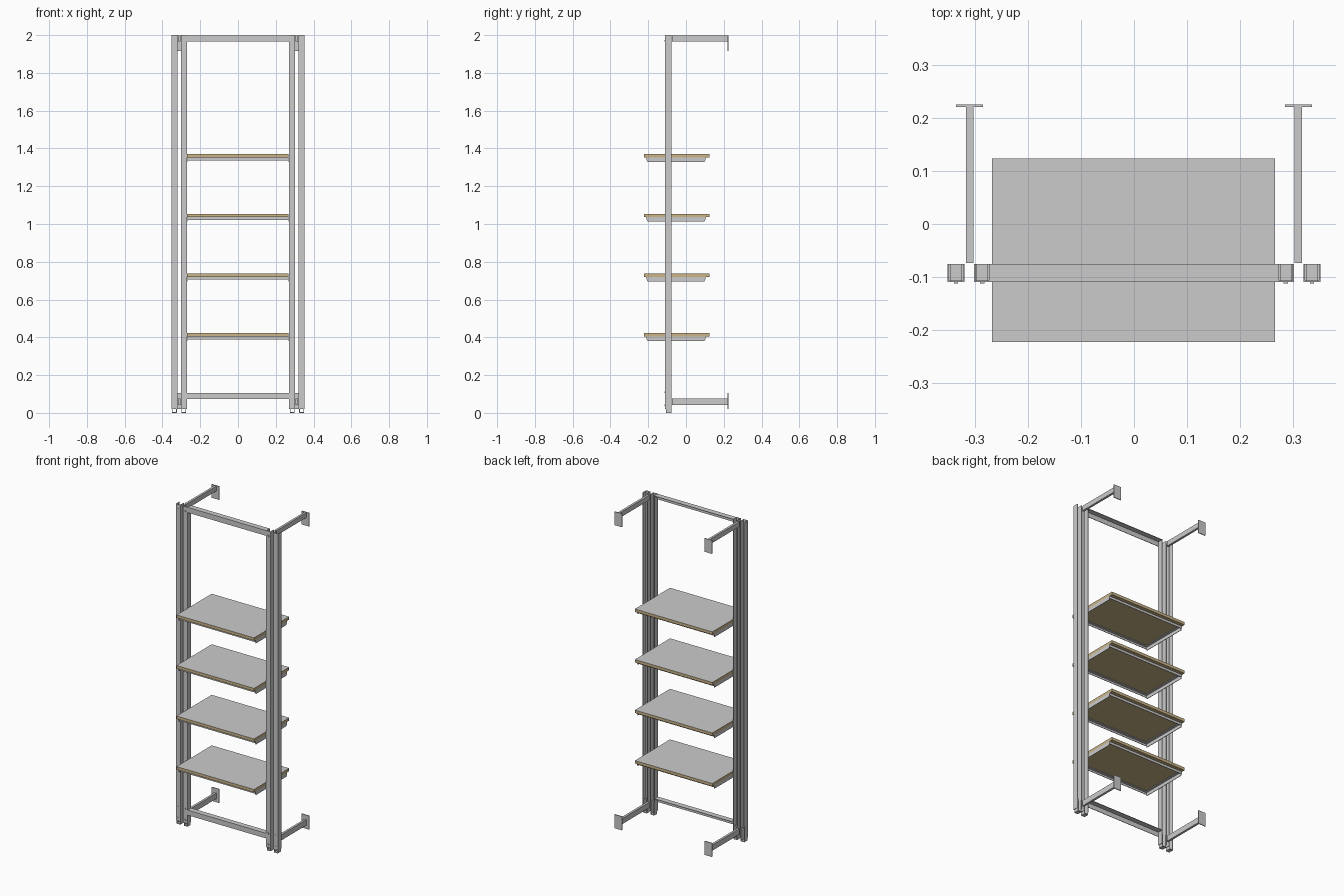
import bpy, bmesh

if "Cube" in bpy.data.objects:
    bpy.data.objects.remove(bpy.data.objects["Cube"])

def material(name, rgb):
    m = bpy.data.materials.new(name)
    m.diffuse_color = (*rgb, 1)
    m.use_nodes = True
    m.node_tree.nodes["Principled BSDF"].inputs["Base Color"].default_value = m.diffuse_color
    return m

STEEL = material("steel grey", (0.60, 0.60, 0.60))
WOOD = material("wood tan", (0.60, 0.46, 0.25))

def make(name, boxes, mat=STEEL):
    """One object from boxes given as (x0, x1, y0, y1, z0, z1)."""
    bm = bmesh.new()
    for x0, x1, y0, y1, z0, z1 in boxes:
        verts = bmesh.ops.create_cube(bm, size=1)["verts"]
        for v in verts:
            v.co = (x1 if v.co.x > 0 else x0,
                    y1 if v.co.y > 0 else y0,
                    z1 if v.co.z > 0 else z0)
    mesh = bpy.data.meshes.new(name)
    bm.to_mesh(mesh)
    bm.free()
    mesh.materials.append(mat)
    ob = bpy.data.objects.new(name, mesh)
    bpy.context.collection.objects.link(ob)
    return ob

def flip(box, side):
    """Mirror a box across x = 0 when side is -1."""
    x0, x1, *rest = box
    return (x0, x1, *rest) if side > 0 else (-x1, -x0, *rest)

T = 0.003                       # sheet thickness
YF, YB = -0.110, -0.076         # front and back of the uprights
SHELF_TOPS = [0.422 + 0.316 * i for i in range(4)]

for side, label in ((-1, "left"), (1, "right")):
    # Paired channel uprights, open to the back
    for kind, x0 in (("inner", 0.271), ("outer", 0.321)):
        x1 = x0 + 0.032
        parts = [(x0, x1, YF, YF + T, 0.02, 2.0),
                 (x0, x0 + T, YF, YB, 0.02, 2.0),
                 (x1 - T, x1, YF, YB, 0.02, 2.0)]
        make(f"{kind}_post_{label}", [flip(b, side) for b in parts])
        # U-shaped foot inside the channel
        a, b = x0 + T, x1 - T
        foot = [(a, b, YF + T, YB, 0.0, 0.004),
                (a, a + T, YF + T, YB, 0.0, 0.08),
                (b - T, b, YF + T, YB, 0.0, 0.08)]
        make(f"{kind}_foot_{label}", [flip(p, side) for p in foot])
        # Bolt heads on the front face
        xm = (x0 + x1) / 2
        bolts = [(xm - 0.004, xm + 0.004, YF - 0.003, YF, z - 0.004, z + 0.004)
                 for z in (0.04, 0.11, 1.97)]
        make(f"{kind}_bolts_{label}", [flip(p, side) for p in bolts])

    # Wall brackets: arm and end plate
    for level, arm, plate in (("top", (1.966, 1.997), (1.915, 1.999)),
                              ("bottom", (0.042, 0.077), (0.020, 0.106))):
        make(f"{level}_wall_arm_{label}",
             [flip((0.304, 0.318, -0.074, 0.221, *arm), side)])
        make(f"{level}_wall_plate_{label}",
             [flip((0.286, 0.337, 0.221, 0.226, *plate), side)])

# Angle cross beams: front web and top flange
for level, z0, z1 in (("top", 1.966, 1.999), ("bottom", 0.074, 0.106)):
    make(f"{level}_cross_beam", [(-0.271, 0.271, YF, YF + T, z0, z1),
                                 (-0.271, 0.271, YF, YB, z1 - T, z1)])

for i, top in enumerate(SHELF_TOPS, 1):
    # Wooden board with a grey laminate top
    under = top - 0.018
    board = make(f"shelf_board_{i}", [(-0.269, 0.267, -0.223, 0.124, under, top)], WOOD)
    board.data.materials.append(STEEL)
    for f in board.data.polygons:
        if f.normal.z > 0.5:
            f.material_index = 1
    # Angle frame under the board: front and back rails
    low = under - 0.015
    rails = []
    for outer, inner in ((-0.208, -0.190), (0.102, 0.084)):
        s = T if inner > outer else -T
        rails.append((-0.264, 0.264, *sorted((outer, outer + s)), low, under))
        rails.append((-0.264, 0.264, *sorted((outer, inner)), under - T, under))
    make(f"shelf_rails_{i}", rails)
    # Side plates with sloped ends
    low = under - 0.024
    plates = []
    for side in (-1, 1):
        plates.append(flip((0.264, 0.267, -0.212, 0.106, low, under), side))
        plates.append(flip((0.250, 0.266, -0.205, 0.098, under - T, under), side))
    ob = make(f"shelf_side_plates_{i}", plates)
    for v in ob.data.vertices:
        if v.co.z < low + 0.001:
            v.co.y += 0.008 if v.co.y < 0 else -0.008
